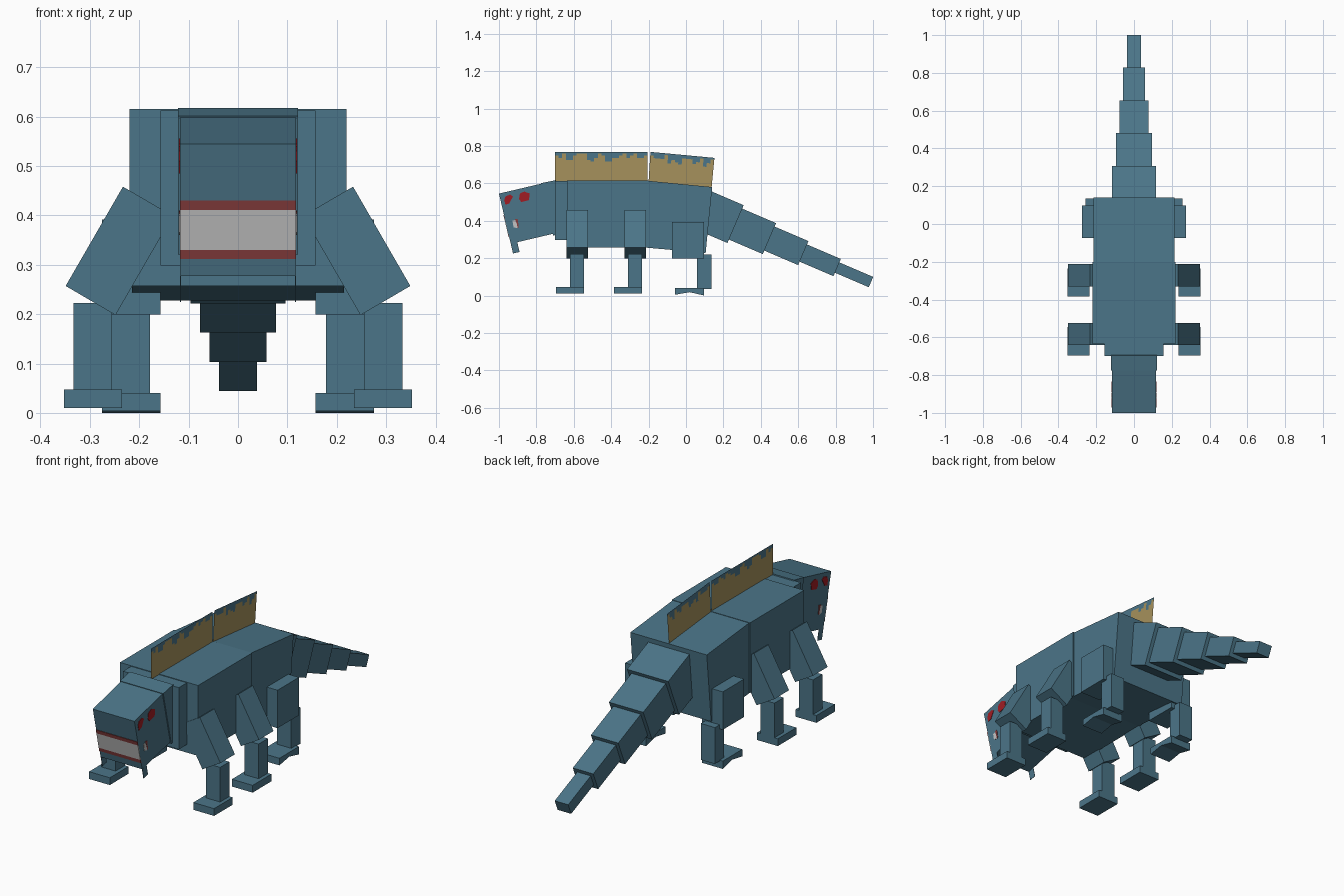
import bpy, bmesh, math, random

if "Cube" in bpy.data.objects:
    bpy.data.objects.remove(bpy.data.objects["Cube"])

random.seed(4)


def srgb(r, g, b):
    return [((c / 255 + 0.055) / 1.055) ** 2.4 for c in (r, g, b)] + [1]


def material(name, *rgb):
    m = bpy.data.materials.new(name)
    m.diffuse_color = srgb(*rgb)
    m.use_nodes = True
    m.node_tree.nodes["Principled BSDF"].inputs["Base Color"].default_value = m.diffuse_color
    return m


TEAL = material("teal_hide", 75, 117, 136)
GOLD = material("sail_gold", 166, 145, 92)
RED = material("eye_red", 160, 28, 36)
GUM = material("gum_red", 136, 62, 62)
WHITE = material("tooth_white", 196, 196, 196)


def make(name, bm, *mats):
    bmesh.ops.recalc_face_normals(bm, faces=bm.faces)
    me = bpy.data.meshes.new(name)
    bm.to_mesh(me)
    bm.free()
    for m in mats:
        me.materials.append(m)
    ob = bpy.data.objects.new(name, me)
    bpy.context.collection.objects.link(ob)
    return ob


def prism(name, pts, x0, x1, mat=TEAL):
    """Side outline of (y, z) points extruded from x0 to x1."""
    bm = bmesh.new()
    a = [bm.verts.new((x0, y, z)) for y, z in pts]
    b = [bm.verts.new((x1, y, z)) for y, z in pts]
    bm.faces.new(a)
    bm.faces.new(b[::-1])
    for i in range(len(pts)):
        j = (i + 1) % len(pts)
        bm.faces.new((a[i], a[j], b[j], b[i]))
    return make(name, bm, mat)


def rect(y0, y1, z0, z1):
    return [(y0, z0), (y1, z0), (y1, z1), (y0, z1)]


def pair(name, pts, x0, x1, mat=TEAL):
    prism(name + "_right", pts, x0, x1, mat)
    prism(name + "_left", pts, -x1, -x0, mat)


# Trunk
prism("neck", rect(-0.70, -0.60, 0.298, 0.612), -0.157, 0.157)
prism("front_body", rect(-0.635, -0.20, 0.257, 0.615), -0.22, 0.22)
prism("rear_body", [(-0.235, 0.258), (0.105, 0.228), (0.14, 0.58), (-0.2, 0.613)],
      -0.215, 0.215)

# Head, tilted down
prism("head", [(-1, 0.545), (-0.937, 0.277), (-0.707, 0.331), (-0.77, 0.599)],
      -0.117, 0.117)
prism("head_back", [(-0.775, 0.601), (-0.71, 0.321), (-0.63, 0.34), (-0.695, 0.617)],
      -0.122, 0.122)
pair("hanging_fang", [(-0.937, 0.277), (-0.925, 0.225), (-0.89, 0.233), (-0.902, 0.285)],
     0.115, 0.117)


# Mouth bands laid on the sloping face
def face_y(z):
    return -1 + (0.545 - z) * 0.235


for name, lo, hi, mat in (("upper_gum", 0.411, 0.43, GUM),
                          ("teeth", 0.33, 0.411, WHITE),
                          ("lower_gum", 0.312, 0.33, GUM)):
    prism(name, [(face_y(hi) - 0.003, hi), (face_y(lo) - 0.003, lo),
                 (face_y(lo) + 0.002, lo), (face_y(hi) + 0.002, hi)], -0.117, 0.117, mat)

# Eyes and side teeth
pair("front_eye", [(-0.972, 0.51), (-0.965, 0.485), (-0.945, 0.492), (-0.925, 0.53),
                   (-0.94, 0.54), (-0.965, 0.53)], 0.116, 0.119, RED)
pair("rear_eye", [(-0.893, 0.515), (-0.88, 0.5), (-0.84, 0.51), (-0.835, 0.545),
                  (-0.865, 0.556), (-0.888, 0.545)], 0.116, 0.119, RED)
pair("side_tooth", [(-0.928, 0.40), (-0.922, 0.365), (-0.9, 0.36), (-0.905, 0.405)],
     0.116, 0.119, WHITE)
pair("side_gum", [(-0.915, 0.408), (-0.905, 0.385), (-0.9, 0.362), (-0.894, 0.365),
                  (-0.9, 0.41)], 0.116, 0.1195, GUM)


# Back sail: flat sheet with a ragged teal edge
def sail(name, b0, b1, t0, t1, n):
    bm = bmesh.new()

    def point(u, drop):
        by, bz = (p + (q - p) * u for p, q in zip(b0, b1))
        ty, tz = (p + (q - p) * u for p, q in zip(t0, t1))
        k = 1 - drop
        return bm.verts.new((0, by + (ty - by) * k, bz + (tz - bz) * k))

    for i in range(n):
        u, v = i / n, (i + 1) / n
        d = random.choice((0.06, 0.12, 0.2, 0.27, 0.33))
        bm.faces.new((point(u, 1), point(v, 1), point(v, d), point(u, d)))
        f = bm.faces.new((point(u, d), point(v, d), point(v, 0), point(u, 0)))
        f.material_index = 1
    return make(name, bm, GOLD, TEAL)


sail("front_sail", (-0.70, 0.61), (-0.205, 0.61), (-0.70, 0.768), (-0.205, 0.768), 26)
sail("rear_sail", (-0.20, 0.61), (0.137, 0.58), (-0.19, 0.768), (0.152, 0.736), 18)

# Tail: five shrinking segments on one sloping line
ang = math.radians(23.2)
c, s = math.cos(ang), math.sin(ang)
for k in range(5):
    ey, ez = 0.265 + 0.181 * k, 0.382 - 0.0775 * k
    h = (0.22 - 0.04 * k) / 2
    w = 0.116 - 0.0195 * k
    sy, sz = ey - 0.2 * c, ez + 0.2 * s
    prism("tail_segment_%d" % (k + 1),
          [(sy - h * s, sz - h * c), (ey - h * s, ez - h * c),
           (ey + h * s, ez + h * c), (sy + h * s, sz + h * c)], -w, w)


# Splayed front and middle legs
def splayed_upper(name, y0, side):
    bm = bmesh.new()
    pts = [(0.233, 0.458), (0.349, 0.257), (0.248, 0.198), (0.132, 0.399)]
    a = [bm.verts.new((side * x, y0, z)) for x, z in pts]
    f = bm.faces.new(a)
    new = bmesh.ops.extrude_face_region(bm, geom=[f])["geom"]
    bmesh.ops.translate(bm, vec=(0, 0.117, 0),
                        verts=[v for v in new if isinstance(v, bmesh.types.BMVert)])
    make(name, bm, TEAL)


for part, y in (("front", -0.64), ("middle", -0.33)):
    splayed_upper(part + "_upper_leg_right", y, 1)
    splayed_upper(part + "_upper_leg_left", y, -1)
    pair(part + "_lower_leg", rect(y + 0.02, y + 0.095, 0.045, 0.223), 0.255, 0.333)
    pair(part + "_foot", rect(y - 0.055, y + 0.095, 0.01, 0.047), 0.235, 0.352)

# Straight hind legs
pair("hind_upper_leg", rect(-0.075, 0.097, 0.199, 0.392), 0.157, 0.275)
pair("hind_lower_leg", rect(0.06, 0.135, 0.035, 0.22), 0.178, 0.257)
pair("hind_foot", [(-0.06, 0.004), (0.02, 0.018), (0.097, 0.0), (0.097, 0.04), (-0.06, 0.04)],
     0.157, 0.275)
